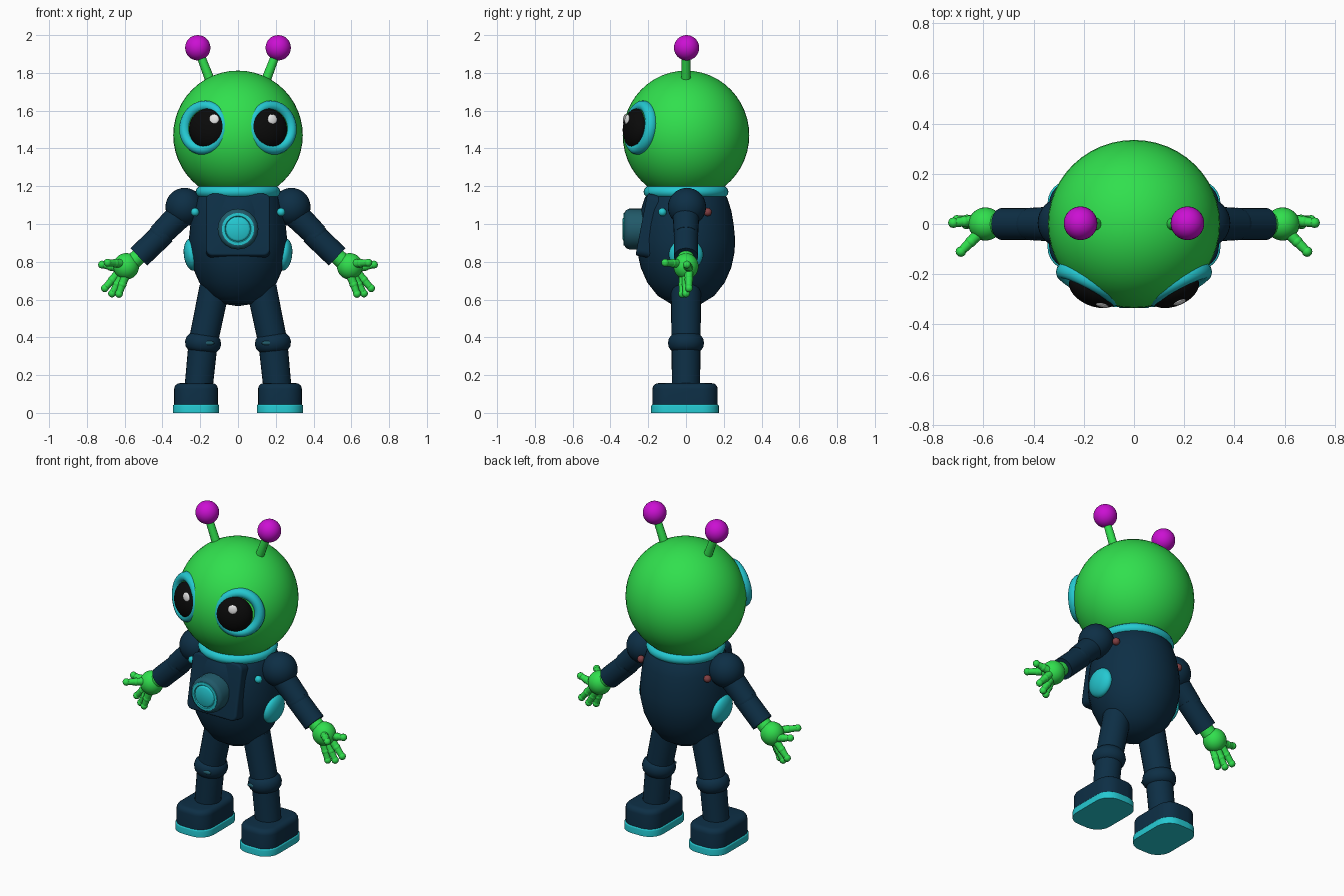
import bpy, bmesh
from math import pi, cos, sin
from mathutils import Vector, Matrix

cube = bpy.data.objects.get("Cube")
if cube:
    bpy.data.objects.remove(cube)


def material(name, r, g, b):
    m = bpy.data.materials.new(name)
    m.use_nodes = True
    m.diffuse_color = (r, g, b, 1)
    m.node_tree.nodes["Principled BSDF"].inputs["Base Color"].default_value = (r, g, b, 1)
    return m


GREEN = material("bright green", .03, .74, .075)
TEAL = material("turquoise", .018, .58, .64)
NAVY = material("dark navy", .004, .028, .06)
MAGENTA = material("magenta", .6, .005, .65)
BLACK = material("glossy black", .003, .003, .003)
WHITE = material("highlight white", .8, .8, .8)
DIAL = material("deep teal", .015, .1, .14)
RED = material("dull red", .22, .05, .055)


def finish(name, bm, mat, place=Matrix(), smooth=True):
    bm.transform(place)
    bmesh.ops.recalc_face_normals(bm, faces=bm.faces)
    mesh = bpy.data.meshes.new(name)
    bm.to_mesh(mesh)
    bm.free()
    mesh.materials.append(mat)
    obj = bpy.data.objects.new(name, mesh)
    bpy.context.collection.objects.link(obj)
    if smooth:
        bpy.ops.object.select_all(action='DESELECT')
        obj.select_set(True)
        bpy.context.view_layer.objects.active = obj
        bpy.ops.object.shade_smooth_by_angle(angle=pi / 5)
    return obj


def aim(centre, normal):
    """Places local +z along the normal."""
    return Matrix.Translation(centre) @ Vector(normal).to_track_quat('Z', 'Y').to_matrix().to_4x4()


def ball(name, mat, centre, size, normal=(0, 0, 1), segs=32):
    bm = bmesh.new()
    bmesh.ops.create_uvsphere(bm, u_segments=segs, v_segments=segs // 2, radius=1)
    if not isinstance(size, tuple):
        size = (size,) * 3
    return finish(name, bm, mat, aim(centre, normal) @ Matrix.Diagonal((*size, 1)))


def tube(name, mat, a, b, r1, r2, segs=24):
    a, b = Vector(a), Vector(b)
    bm = bmesh.new()
    bmesh.ops.create_cone(bm, cap_ends=True, segments=segs, radius1=r1, radius2=r2,
                          depth=(b - a).length)
    return finish(name, bm, mat, aim((a + b) / 2, b - a))


def lathe(name, mat, profile, place=Matrix(), closed=False, steps=40):
    """Spins (radius, height) points around local z."""
    bm = bmesh.new()
    verts = [bm.verts.new((r, 0, z)) for r, z in profile]
    pairs = list(zip(verts, verts[1:] + verts[:1])) if closed else list(zip(verts, verts[1:]))
    edges = [bm.edges.new(p) for p in pairs]
    bmesh.ops.spin(bm, geom=verts + edges, cent=(0, 0, 0), axis=(0, 0, 1),
                   angle=2 * pi, steps=steps)
    bmesh.ops.remove_doubles(bm, verts=bm.verts, dist=.0005)
    return finish(name, bm, mat, place)


def ring(name, mat, place, major, minor, height):
    section = [(major + minor * cos(i * pi / 6), height * sin(i * pi / 6)) for i in range(12)]
    return lathe(name, mat, section, place, closed=True)


def block(name, mat, centre, size, corner, lip, tilt=0, axis=2, lip_side=1):
    """Box with rounded corners along one axis and a softened rim on one end."""
    bm = bmesh.new()
    bmesh.ops.create_cube(bm, size=1)
    bmesh.ops.scale(bm, vec=size, verts=bm.verts)
    sides = [e for e in bm.edges
             if abs(e.verts[0].co[axis] - e.verts[1].co[axis]) > size[axis] * .9]
    bmesh.ops.bevel(bm, geom=sides, offset=corner, segments=6, profile=.5, affect='EDGES')
    end = lip_side * size[axis] / 2
    rim = [e for e in bm.edges if all(abs(v.co[axis] - end) < .001 for v in e.verts)]
    bmesh.ops.bevel(bm, geom=rim, offset=lip, segments=4, profile=.5, affect='EDGES')
    return finish(name, bm, mat, Matrix.Translation(centre) @ Matrix.Rotation(tilt, 4, 'X'))


# Head, collar and egg-shaped torso
ball("head", GREEN, (0, 0, 1.47), (.343, .335, .342), segs=48)
ring("collar", TEAL, Matrix.Translation((0, 0, 1.17)), .19, .035, .032)
lathe("torso", NAVY, [(0, .565), (.08, .577), (.15, .62), (.205, .69), (.24, .77), (.257, .85),
                      (.26, .92), (.252, 1.0), (.24, 1.07), (.218, 1.14), (.18, 1.18), (0, 1.19)])

# Chest panel and dial
block("chest_panel", NAVY, (0, -.167, .985), (.34, .14, .335), .035, .012,
      tilt=-.19, axis=1, lip_side=-1)
dial = aim((0, -.2, .973), (0, -1, 0))
lathe("dial_housing", DIAL, [(0, 0), (.108, 0), (.108, .1), (.1, .118), (.088, .125), (0, .125)],
      dial, steps=20)
lathe("dial_face", TEAL, [(0, .12), (.086, .12), (.086, .13), (.07, .131), (.066, .126),
                          (.062, .131), (.055, .135), (0, .135)], dial, steps=20)

for s, side in ((1, "left"), (-1, "right")):
    def at(x, y, z):
        return Vector((s * x, y, z))

    # Antenna
    tube(side + "_antenna_stalk", GREEN, at(.14, 0, 1.74), at(.205, 0, 1.91), .026, .022, 12)
    ball(side + "_antenna_ball", MAGENTA, at(.213, .003, 1.933), .067)

    # Eye with rim and highlight
    ring(side + "_eye_rim", TEAL, aim(at(.178, -.24, 1.51), at(.46, -.88, .14)), .115, .03, .035)
    eye = aim(at(.156, -.262, 1.505), at(.36, -.93, .08))
    radii = Matrix.Diagonal((.108, .108, .066, 1))
    ball(side + "_eye", BLACK, at(.156, -.262, 1.505), (.108, .108, .066), at(.36, -.93, .08))
    spot = Vector((.03, 0, .05))
    local = (eye @ radii).inverted() @ (eye.translation + spot + Vector((0, -.06, 0)))
    local.z = max(0, 1 - local.x ** 2 - local.y ** 2) ** .5
    ball(side + "_eye_highlight", WHITE, eye @ radii @ local, (.027, .027, .008),
         at(.3, -.93, 0) + spot * 3, 16)

    # Shoulder bolts and side pod
    ball(side + "_front_bolt", TEAL, at(.228, -.125, 1.063), .022, segs=16)
    ball(side + "_back_bolt", RED, at(.228, .115, 1.063), .022, segs=16)
    ball(side + "_side_pod", TEAL, at(.245, 0, .838), (.09, .085, .042), at(1, 0, -.12))

    # Arm
    ball(side + "_shoulder", NAVY, at(.283, .005, 1.09), .101)
    tube(side + "_upper_arm", NAVY, at(.285, 0, 1.07), at(.415, 0, .94), .072, .064)
    ball(side + "_elbow", NAVY, at(.41, 0, .94), .065)
    tube(side + "_forearm", NAVY, at(.39, 0, .955), at(.525, 0, .826), .064, .064)

    # Hand with three fingers and a thumb
    tube(side + "_wrist", GREEN, at(.5, 0, .85), at(.57, 0, .79), .04, .045, 16)
    ball(side + "_palm", GREEN, at(.592, 0, .776), (.068, .066, .07))
    digits = {"thumb": ((.61, -.03, .79), (.69, -.11, .795)),
              "outer_finger": ((.63, .015, .765), (.72, .005, .785)),
              "upper_finger": ((.625, .015, .75), (.705, .015, .66)),
              "middle_finger": ((.61, 0, .73), (.667, 0, .632)),
              "lower_finger": ((.595, -.015, .73), (.63, -.02, .63))}
    for part, (root, tip) in digits.items():
        a, b = at(*root), at(*tip)
        tube(side + "_" + part, GREEN, a, b, .024, .017, 12)
        ball(side + "_" + part + "_knuckle", GREEN, a.lerp(b, .5), .023, segs=12)
        ball(side + "_" + part + "_tip", GREEN, b, .021, segs=12)

    # Leg
    hip, knee, ankle = at(.125, 0, .66), at(.185, 0, .37), at(.212, 0, .1)
    ball(side + "_hip", NAVY, hip, .078)
    tube(side + "_thigh", NAVY, hip, knee, .08, .077)
    ring(side + "_knee", NAVY, aim(knee, knee - ankle), .055, .041, .05)
    ball(side + "_knee_patch", DIAL, at(.155, -.086, .37), (.03, .01, .012), segs=16)
    tube(side + "_shin", NAVY, knee, ankle, .077, .074)

    # Boot on a sole
    block(side + "_boot", NAVY, at(.222, -.005, .097), (.232, .345, .12), .085, .03)
    block(side + "_sole", TEAL, at(.222, -.005, .022), (.245, .358, .044), .09, .008)
